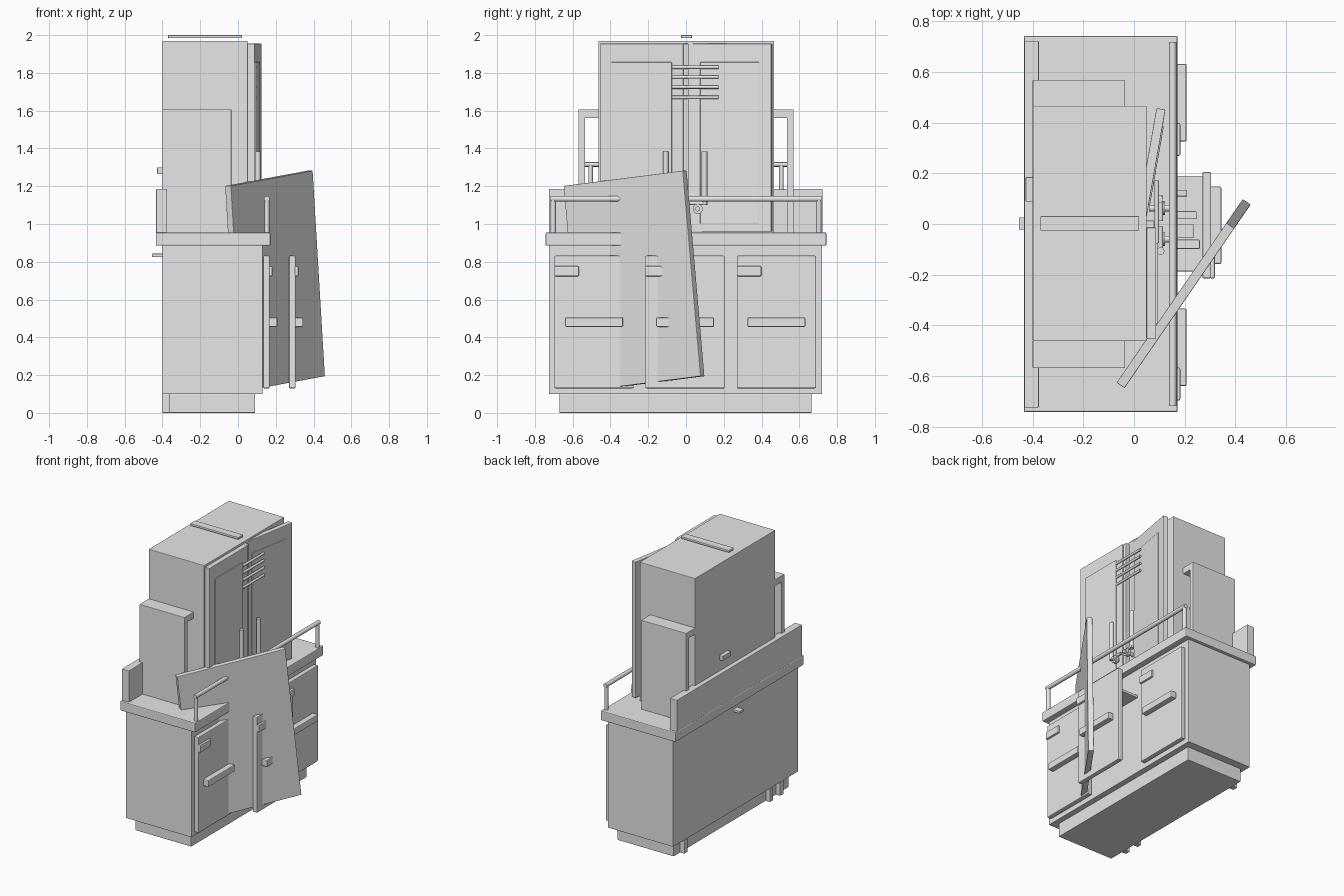
import bpy
from math import radians
from mathutils import Matrix, Vector

cube = bpy.data.objects.get("Cube")
if cube:
    bpy.data.objects.remove(cube, do_unlink=True)

grey = bpy.data.materials.new("light_grey")
grey.use_nodes = True
colour = (0.8, 0.8, 0.8, 1)
grey.diffuse_color = colour
grey.node_tree.nodes["Principled BSDF"].inputs["Base Color"].default_value = colour


def finish(name, bevel):
    ob = bpy.context.object
    ob.name = name
    ob.data.materials.append(grey)
    if bevel:
        mod = ob.modifiers.new("soft_edges", "BEVEL")
        mod.width = bevel
        mod.segments = 2
    return ob


def box(name, x, y, z, bevel=0.003):
    """Box between (low, high) pairs on each axis."""
    bpy.ops.mesh.primitive_cube_add(size=1)
    ob = finish(name, bevel)
    centre = Vector([(a + b) / 2 for a, b in (x, y, z)])
    size = Vector([b - a for a, b in (x, y, z)])
    ob.data.transform(Matrix.Translation(centre) @ Matrix.Diagonal(size.to_4d()))
    return ob


def rod(name, start, end, radius):
    """Round bar between two points."""
    a, b = Vector(start), Vector(end)
    bpy.ops.mesh.primitive_cylinder_add(vertices=16, radius=radius, depth=(b - a).length)
    ob = finish(name, 0)
    turn = (b - a).to_track_quat("Z", "Y").to_matrix().to_4x4()
    ob.data.transform(Matrix.Translation((a + b) / 2) @ turn)
    bpy.ops.object.shade_smooth_by_angle()
    return ob


# Base cabinet, plinth, back feet and worktop
box("plinth", (-0.365, 0.09), (-0.67, 0.665), (0, 0.1))
for y in (-0.54, -0.42, 0.57):
    box("back_foot", (-0.4, -0.365), (y - 0.02, y + 0.02), (0, 0.1))
box("base_cabinet", (-0.4, 0.13), (-0.725, 0.72), (0.1, 0.89))
box("worktop", (-0.435, 0.172), (-0.743, 0.743), (0.885, 0.955), 0.006)
box("backsplash", (-0.433, -0.376), (-0.725, 0.723), (0.95, 1.185))

# Lower fronts with bar handles and latches; the middle one is pulled out
for y, x in ((-0.487, 0.133), (-0.005, 0.27), (0.479, 0.133)):
    box("lower_front", (x, x + 0.035), (y - 0.21, y + 0.21), (0.13, 0.832), 0.006)
    box("bar_handle", (x + 0.03, x + 0.075), (y - 0.153, y + 0.153), (0.455, 0.505), 0.006)
    box("latch", (x + 0.03, x + 0.05), (y - 0.21, y - 0.08), (0.723, 0.777), 0.006)

# Pulled out tray with its contents
box("tray", (0.1, 0.275), (-0.187, 0.19), (0.67, 0.69))
for y, x, w in ((0.122, 0.21, 0.013), (0.035, 0.247, 0.016),
                (-0.028, 0.235, 0.028), (-0.08, 0.26, 0.018)):
    box("tray_item", (0.15, x), (y - w, y + w), (0.69, 0.73))

# Upper cabinet
box("upper_cabinet", (-0.4, 0.05), (-0.463, 0.466), (0.95, 1.97))
box("centre_divider", (0.045, 0.08), (-0.014, 0.013), (0.96, 1.955))
box("top_strip", (-0.37, 0.02), (-0.026, 0.031), (1.984, 2.0))
box("rear_clip", (-0.428, -0.395), (0.088, 0.185), (1.265, 1.3))
box("rear_latch", (-0.455, -0.395), (-0.022, 0.026), (0.825, 0.843))

# Closed door with raised panel and handle
box("closed_door", (0.05, 0.087), (-0.453, -0.014), (0.96, 1.955))
box("closed_door_panel", (0.08, 0.095), (-0.395, -0.075), (1.0, 1.857))
rod("closed_door_handle", (0.105, -0.107, 1.1), (0.105, -0.107, 1.383), 0.015)

# Ajar door: built flat, then turned about its vertical axis
ajar = [
    box("ajar_door", (-0.018, 0.018), (-0.222, 0.222), (0.96, 1.955)),
    box("ajar_door_panel", (0.012, 0.023), (-0.16, 0.157), (1.0, 1.857)),
]
for ob in ajar:
    ob.location = (0.068, 0.236, 0)
    ob.rotation_euler.z = radians(-10)
rod("ajar_door_handle", (0.1, 0.098, 1.1), (0.1, 0.098, 1.383), 0.015)

# Slats across the two doors
for z in (1.83, 1.778, 1.725, 1.67):
    rod("slat", (0.09, -0.075, z), (0.09, 0.172, z), 0.009)

# Pair of taps
for y in (-0.06, 0.062):
    rod("tap_stem", (0.06, y, 1.08), (0.14, y, 1.08), 0.013)
    rod("tap_collar", (0.1, y, 1.08), (0.122, y, 1.08), 0.026)
    rod("tap_lever", (0.105, y - 0.05, 1.11), (0.105, y + 0.05, 1.11), 0.01)

# Side wings: outer panel joined by a top plate, with a small hook rail
for s in (-1, 1):
    def across(a, b):
        return tuple(sorted((s * a, s * b)))
    box("wing_panel", (-0.4, -0.035), across(0.535, 0.569), (0.95, 1.607))
    box("wing_top", (-0.4, -0.035), across(0.46, 0.569), (1.56, 1.607))
    rod("hook_rail", (-0.1, s * 0.46, 1.315), (-0.1, s * 0.54, 1.315), 0.012)
    rod("hook", (-0.1, s * 0.505, 1.18), (-0.1, s * 0.505, 1.315), 0.012)

# Front guard rail
rod("guard_rail", (0.153, -0.718, 1.133), (0.153, 0.718, 1.133), 0.015)
for y in (-0.703, 0.703):
    rod("guard_post", (0.153, y, 0.95), (0.153, y, 1.135), 0.014)

# Loose board leaning through the front
board = box("leaning_board", (-0.385, 0.385), (-0.019, 0.019), (-0.547, 0.547))
board.matrix_world = (Matrix.Translation((0.196, -0.275, 0.698))
                      @ Matrix.Rotation(radians(55.5), 4, "Z")
                      @ Matrix.Rotation(radians(-6), 4, "Y"))
